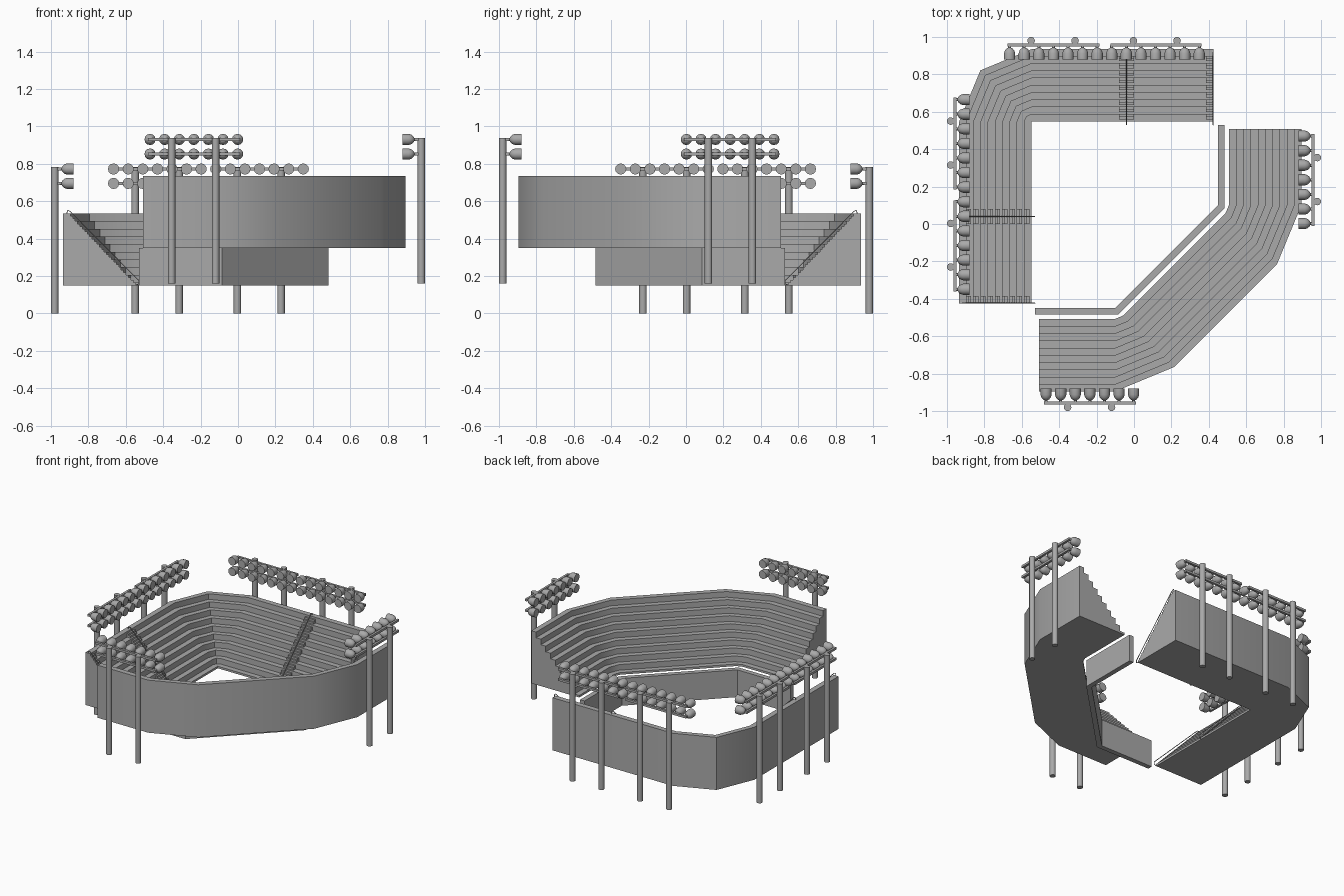
import bpy, bmesh, math
from mathutils import Matrix, Vector

if "Cube" in bpy.data.objects:
    bpy.data.objects.remove(bpy.data.objects["Cube"])

# reflection across the y = -x diagonal: the whole model is symmetric about it
SWAP = Matrix(((0, -1, 0, 0), (-1, 0, 0, 0), (0, 0, 1, 0), (0, 0, 0, 1)))

# mid grey for every part
GREY = bpy.data.materials.new("mid_grey")
GREY.diffuse_color = (0.4, 0.4, 0.4, 1)
GREY.use_nodes = True
GREY.node_tree.nodes["Principled BSDF"].inputs["Base Color"].default_value = GREY.diffuse_color


def finish(bm, name, angle=50):
    bmesh.ops.remove_doubles(bm, verts=bm.verts, dist=0.0001)
    bmesh.ops.recalc_face_normals(bm, faces=bm.faces)
    me = bpy.data.meshes.new(name)
    bm.to_mesh(me)
    bm.free()
    me.materials.append(GREY)
    ob = bpy.data.objects.new(name, me)
    bpy.context.collection.objects.link(ob)
    bpy.ops.object.select_all(action='DESELECT')
    ob.select_set(True)
    bpy.context.view_layer.objects.active = ob
    bpy.ops.object.shade_smooth_by_angle(angle=math.radians(angle))
    return ob


def finish_pair(bm, name_a, name_b):
    twin = bm.copy()
    bmesh.ops.transform(twin, matrix=SWAP, verts=twin.verts)
    finish(bm, name_a)
    finish(twin, name_b)


def sweep(name, path, profile):
    """Closed (offset, z) profile swept along path(offset)."""
    bm = bmesh.new()
    cols = [[bm.verts.new((x, y, z)) for x, y in path(d)] for d, z in profile]
    for i, a in enumerate(cols):
        b = cols[(i + 1) % len(cols)]
        for k in range(len(a) - 1):
            bm.faces.new((a[k], a[k + 1], b[k + 1], b[k]))
    bm.faces.new([c[0] for c in cols])
    bm.faces.new([c[-1] for c in reversed(cols)])
    return finish(bm, name, 30)


def box(bm, lo, hi):
    lo, hi = Vector(lo), Vector(hi)
    m = Matrix.Translation((lo + hi) / 2) @ Matrix.Diagonal((*(hi - lo), 1))
    bmesh.ops.create_cube(bm, size=1, matrix=m)


def tube(bm, a, b, r, seg=12):
    a, b = Vector(a), Vector(b)
    d = b - a
    m = Matrix.Translation((a + b) / 2) @ d.to_track_quat('Z', 'Y').to_matrix().to_4x4()
    bmesh.ops.create_cone(bm, cap_ends=True, segments=seg, radius1=r, radius2=r,
                          depth=d.length, matrix=m)


N, DEPTH, RISE, INNER, END = 10, 0.388, 0.041, 0.547, 0.425
RUN = DEPTH / N


def stepped(base):
    pts = [(0, base)]
    for i in range(N):
        z = base + 0.015 + i * RISE
        pts += [(i * RUN, z), ((i + 1) * RUN, z)]
    return pts + [(DEPTH, base)]


def low_path(d):
    c = d * math.sqrt(0.5)
    return [(END, INNER + d), (-INNER, INNER + d), (-INNER - c, INNER + c),
            (-INNER - d, INNER), (-INNER - d, -END)]


def high_path(d):
    r = 0.057 + d
    c = r * math.sqrt(0.5)
    half = [(-0.507, -0.45 - r), (-0.10, -0.45 - r), (-0.10 + c, -0.45 - c)]
    return half + [(-y, -x) for x, y in reversed(half)]


def wall_path(d):
    half = [(-0.53, -0.449 - d), (-0.10 + 0.414 * d, -0.449 - d)]
    return half + [(-y, -x) for x, y in reversed(half)]


# seating stands and field wall
sweep("low_stand", low_path, stepped(0.15))
sweep("high_stand", high_path, stepped(0.35))
sweep("field_wall", wall_path, [(0, 0.15), (0, 0.349), (0.035, 0.349), (0.035, 0.15)])

# aisle stairs: two small steps on every tread
bm = bmesh.new()
for x0, x1 in ((-0.08, 0.0), (0.385, END)):
    for i in range(N - 1):
        y, z = INNER + i * RUN, 0.165 + i * RISE
        for f in (1 / 3, 2 / 3):
            box(bm, (x0, y + RUN * f, z - 0.002), (x1, y + RUN + 0.001, z + RISE * f))
finish_pair(bm, "back_aisle_stairs", "left_aisle_stairs")

# aisle handrails with turned-down ends
bm = bmesh.new()
for x in (-0.04, END - 0.002):
    pts = [(x, 0.545, 0.152), (x, 0.53, 0.158), (x, 0.53, 0.176), (x, 0.54, 0.185),
           (x, 0.90, 0.548), (x, 0.912, 0.55), (x, 0.915, 0.53)]
    for a, b in zip(pts, pts[1:]):
        tube(bm, a, b, 0.0025, 6)
finish_pair(bm, "back_handrails", "left_handrails")


def lamp(bm, x, y, z, s):
    """Bullet lamp: flat face toward the field, dome outward along s*y."""
    shape = [(0, 0.03), (0.033, 0.03), (0.048, 0.025), (0.058, 0.016), (0.063, 0.007)]
    rings = []
    for t, r in shape:
        rings.append([bm.verts.new((x + r * math.cos(a), y + s * t, z + r * math.sin(a)))
                      for a in (k * math.tau / 12 for k in range(12))])
    for a, b in zip(rings, rings[1:]):
        for k in range(12):
            j = (k + 1) % 12
            bm.faces.new((a[k], a[j], b[j], b[k]))
    bm.faces.new(rings[0])
    bm.faces.new(rings[-1])


def light_bank(names, s, xs, bars, poles, z0, z1, rows):
    lamps, frame = bmesh.new(), bmesh.new()
    for z in rows:
        for x in xs:
            lamp(lamps, x, s * 0.88, z, s)
            tube(frame, (x, s * 0.935, z), (x, s * 0.955, z), 0.008, 8)
        for a, b in bars:
            box(frame, (a, s * 0.957 - 0.008, z - 0.008), (b, s * 0.957 + 0.008, z + 0.008))
    for x in poles:
        tube(frame, (x, s * 0.98, z0), (x, s * 0.98, z1), 0.02, 16)
    finish_pair(lamps, names[0] + "_lamps", names[1] + "_lamps")
    finish_pair(frame, names[0] + "_light_frame", names[1] + "_light_frame")


# floodlight banks
light_bank(("back", "left"), 1, [-0.665 + 0.078 * i for i in range(14)],
           [(-0.675, -0.185), (-0.125, 0.36)], (-0.55, -0.315, -0.003, 0.23),
           0.0, 0.782, (0.772, 0.695))
light_bank(("front", "right"), -1, [-0.47 + 0.078 * i for i in range(7)],
           [(-0.48, 0.01)], (-0.355, -0.12), 0.16, 0.938, (0.93, 0.852))
